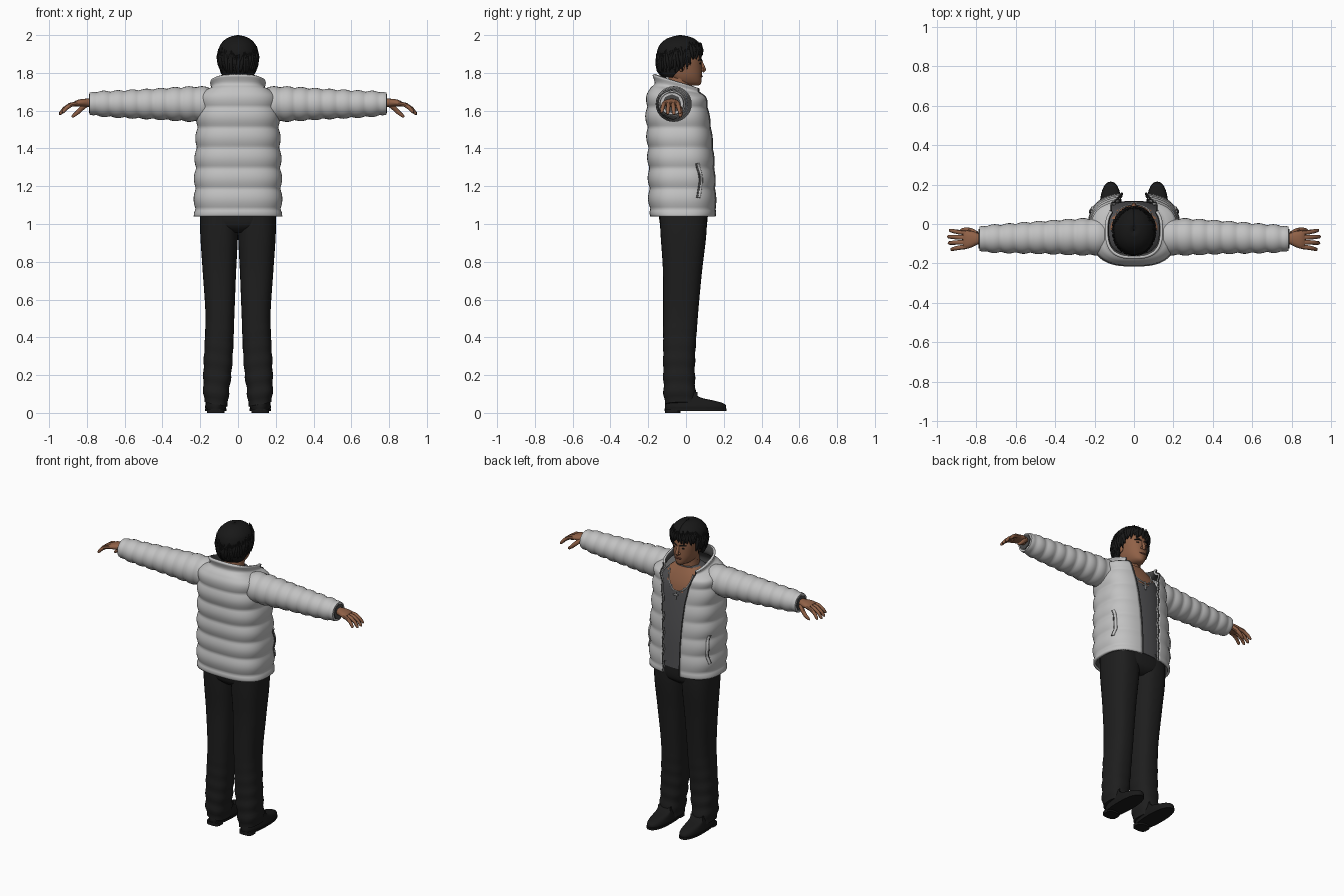
import bpy, bmesh, math, random
from mathutils import Matrix, Vector

random.seed(4)
if "Cube" in bpy.data.objects:
    bpy.data.objects.remove(bpy.data.objects["Cube"])


def material(name, r, g, b):
    m = bpy.data.materials.new(name)
    m.use_nodes = True
    m.diffuse_color = (r, g, b, 1)
    m.node_tree.nodes["Principled BSDF"].inputs["Base Color"].default_value = (r, g, b, 1)
    return m


JACKET = material("pale grey fabric", .54, .54, .54)
LINING = material("dark grey lining", .07, .07, .07)
SHIRT = material("charcoal shirt", .085, .085, .09)
TROUSERS = material("black trousers", .013, .013, .013)
LEATHER = material("black leather", .01, .01, .01)
HAIR = material("black hair", .009, .009, .009)
SKIN = material("brown skin", .28, .12, .063)
LIPS = material("lip brown", .17, .06, .04)
SILVER = material("silver", .6, .6, .6)


def sample(keys, t):
    """Smoothly interpolate rows of numbers keyed by their first entry."""
    i = 0
    while i < len(keys) - 2 and t > keys[i + 1][0]:
        i += 1
    k = [Vector(keys[min(max(j, 0), len(keys) - 1)]) for j in range(i - 1, i + 3)]
    h = k[2][0] - k[1][0]
    u = (t - k[1][0]) / h
    m0 = (k[2] - k[0]) * (h / (k[2][0] - k[0][0]))
    m1 = (k[3] - k[1]) * (h / (k[3][0] - k[1][0]))
    return (k[1] * (2*u**3 - 3*u*u + 1) + m0 * (u**3 - 2*u*u + u)
            + k[2] * (3*u*u - 2*u**3) + m1 * (u**3 - u*u))


def steps(keys, count):
    a, b = keys[0][0], keys[-1][0]
    return [sample(keys, a + (b - a) * i / count) for i in range(count + 1)]


def power(v, n):
    return math.copysign(abs(v) ** (2 / n), v)


def point(z, w, back, front, a, n=2.4, cy=-.03, cx=0.0):
    """Point on a rounded-box cross-section; angle zero looks along +y."""
    c = math.cos(a)
    d = front - cy if c > 0 else cy - back
    return Vector((cx + w * power(math.sin(a), n), cy + d * power(c, n), z))


def finish(ob, mats, mirror):
    for m in mats:
        ob.data.materials.append(m)
    bpy.ops.object.select_all(action='DESELECT')
    ob.select_set(True)
    bpy.context.view_layer.objects.active = ob
    if ob.type == 'CURVE':
        bpy.ops.object.convert(target='MESH')
        ob = bpy.context.object
    bpy.ops.object.shade_smooth_by_angle(angle=math.radians(45))
    if mirror:
        ob.modifiers.new("mirror", 'MIRROR').use_mirror_merge = False
    return ob


def new_mesh(name, bm, mats, mirror):
    me = bpy.data.meshes.new(name)
    bm.to_mesh(me)
    bm.free()
    ob = bpy.data.objects.new(name, me)
    bpy.context.collection.objects.link(ob)
    return finish(ob, mats, mirror)


def loft(name, rows, *mats, closed=True, mirror=False):
    bm = bmesh.new()
    vs = [[bm.verts.new(p) for p in row] for row in rows]
    n = len(vs[0])
    for lo, hi in zip(vs, vs[1:]):
        for i in range(n if closed else n - 1):
            j = (i + 1) % n
            bm.faces.new((lo[i], hi[i], hi[j], lo[j]))
    if closed:
        bm.faces.new(vs[0])
        bm.faces.new(vs[-1])
        bmesh.ops.recalc_face_normals(bm, faces=bm.faces)
    return new_mesh(name, bm, mats, mirror)


def circle(count):
    return [2 * math.pi * i / count for i in range(count)]


def arc(a0, count):
    return [a0 + (2 * math.pi - 2 * a0) * i / count for i in range(count + 1)]


def body(name, keys, count, *mats, n=2.4, cy=-.03):
    return loft(name, [[point(*k, a, n, cy) for a in circle(40)] for k in steps(keys, count)], *mats)


def tube(name, paths, mat, mirror=False):
    """Round tapered strands; each path point is x, y, z, radius."""
    cu = bpy.data.curves.new(name, 'CURVE')
    cu.dimensions = '3D'
    cu.bevel_depth, cu.bevel_resolution, cu.use_fill_caps = 1, 2, True
    for path in paths:
        sp = cu.splines.new('POLY')
        sp.points.add(len(path) - 1)
        for p, (x, y, z, r) in zip(sp.points, path):
            p.co, p.radius = (x, y, z, 1), r
    ob = bpy.data.objects.new(name, cu)
    bpy.context.collection.objects.link(ob)
    return finish(ob, [mat], mirror)


def ball(name, loc, size, mat, mirror=False):
    bm = bmesh.new()
    bmesh.ops.create_uvsphere(bm, u_segments=16, v_segments=10, radius=1,
                              matrix=Matrix.LocRotScale(Vector(loc), None, Vector(size)))
    return new_mesh(name, bm, [mat], mirror)


# Open quilted jacket: height, half width, back, front, opening, collar tilt
JK = [(1.04, .235, -.19, .155, .06, 0), (1.07, .232, -.195, .158, .06, 0),
      (1.3, .228, -.2, .15, .065, 0), (1.5, .22, -.208, .135, .08, 0),
      (1.6, .218, -.212, .122, .095, 0), (1.68, .21, -.205, .115, .11, .06),
      (1.72, .18, -.188, .11, .115, .14), (1.745, .143, -.166, .105, .115, .2),
      (1.79, .147, -.178, .105, .12, .29)]


def jacket_point(k, a, out=0.0):
    z, w, back, front, gap, tilt = k
    puff = out + (.011 * (abs(math.sin(math.pi * z / .108)) - .6) if 1.06 < z < 1.7 else 0)
    p = point(z, w + puff, back - puff, front + puff * .5, a, 2.7)
    p.z -= tilt * (p.y + .18)
    return p


def edge_angle(k):
    return math.asin((k[4] / k[1]) ** 1.35)


rows = [[jacket_point(k, a) for a in arc(edge_angle(k), 72)] for k in steps(JK, 75)]
jacket = loft("jacket", rows, JACKET, LINING, closed=False)
shell = jacket.modifiers.new("thickness", 'SOLIDIFY')
shell.thickness, shell.offset, shell.material_offset = .014, -1, 1
tube("zip_edge", [[(*jacket_point(k, edge_angle(k)), .004) for k in steps(JK, 40)]], LINING, True)

# Curved pocket slits with a raised welt
for name, shift, r, mat in (("pocket_slit", 0, .006, LINING), ("pocket_welt", .05, .009, JACKET)):
    path = []
    for i in range(13):
        t = i / 12
        k = sample(JK, 1.14 + .18 * t)
        path.append((*jacket_point(k, 1.2 - shift - .1 * math.sin(math.pi * t)), r))
    tube(name, [path], mat, True)

# Puffy sleeves: x, centre y, centre z, y radius, z radius
SL = [(.15, -.065, 1.635, .09, .09), (.24, -.065, 1.635, .093, .092),
      (.45, -.068, 1.635, .083, .08), (.65, -.073, 1.635, .073, .07),
      (.76, -.075, 1.637, .066, .063), (.785, -.075, 1.637, .058, .055)]
rows = []
for x, cy, cz, ry, rz in steps(SL, 64):
    puff = .008 * (abs(math.sin(math.pi * x / .075)) - .6)
    rows.append([(x, cy + (ry + puff) * math.cos(a), cz + (rz + puff) * math.sin(a)) for a in circle(28)])
loft("sleeve", rows, JACKET, mirror=True)
tube("cuff_lining", [[(.76, -.075, 1.637, .05), (.79, -.075, 1.637, .05)]], LINING, True)

# Shirt and chest; the scooped neckline is coloured by position
torso = body("shirt_and_chest", [(1.07, .195, -.165, .118), (1.3, .19, -.17, .115), (1.5, .19, -.18, .1),
                                 (1.6, .18, -.18, .085), (1.66, .14, -.16, .062),
                                 (1.71, .08, -.11, .035)], 40, SHIRT, SKIN)
for f in torso.data.polygons:
    c = f.center
    if c.y > -.03 and c.z > 1.565 + 9 * c.x * c.x:
        f.material_index = 1

# Necklace and cross pendant
tube("necklace", [[(.085 * math.cos(a), .045 + .055 * math.sin(a), 1.68 - .11 * math.sin(a), .004)
                   for a in [math.pi * i / 16 for i in range(17)]],
                  [(0, .104, 1.575, .005), (0, .108, 1.52, .005)],
                  [(-.016, .107, 1.55, .005), (.016, .107, 1.55, .005)]], SILVER)

# Trousers: height, inner x, outer x, back, front
LEG = [(.045, .055, .178, -.112, .062), (.1, .05, .184, -.118, .052), (.25, .032, .182, -.121, .047),
       (.5, .02, .172, -.121, .062), (.75, .01, .187, -.122, .085), (.95, 0, .2, -.135, .108),
       (1.08, 0, .2, -.14, .112)]
rows = []
for z, xi, xo, back, front in steps(LEG, 60):
    fold = .004 * math.sin(z * 75) * max(0, 1 - z / .5)
    rows.append([point(z + .012 * math.sin(a) * (z < .5), (xo - xi) / 2 + fold, back - fold, front + fold, a, 2.5,
                       (back + front) / 2, (xi + xo) / 2) for a in circle(32)])
loft("trouser_leg", rows, TROUSERS, mirror=True)
body("trouser_hips", [(.955, .05, -.1, .07), (.99, .17, -.135, .108), (1.1, .198, -.145, .116)],
     10, TROUSERS, n=2.6, cy=-.01)

# Shoes with soles, heels and side buckles
SHOE = [(.012, .05, -.108, .205), (.03, .056, -.112, .213), (.05, .053, -.11, .2), (.066, .05, -.107, .145),
        (.08, .047, -.1, .08), (.11, .042, -.095, .035)]
loft("shoe", [[point(*k, a, 2.3, .06, .118) for a in circle(32)] for k in steps(SHOE, 14)], LEATHER, mirror=True)
loft("shoe_sole", [[point(z, .057, -.113, .215, a, 2.3, .06, .118) for a in circle(32)]
                   for z in (.01, .022)], LEATHER, mirror=True)
loft("shoe_heel", [[point(z, .046, -.11, -.03, a, 3, -.07, .118) for a in circle(24)]
                   for z in (0, .02)], LEATHER, mirror=True)
tube("shoe_buckle", [[(.168, .0, .062, .004), (.166, .02, .068, .004), (.155, .04, .075, .004)]], SILVER, True)

# Hands: palm, curled fingers and thumb
PALM = [(.75, -.075, 1.637, .028, .025), (.79, -.075, 1.642, .028, .022), (.82, -.077, 1.642, .04, .02),
        (.85, -.08, 1.64, .046, .017), (.868, -.08, 1.635, .042, .012)]
loft("palm", [[(x, cy + ry * power(math.cos(a), 2.6), cz + rz * math.sin(a)) for a in circle(20)]
              for x, cy, cz, ry, rz in steps(PALM, 12)], SKIN, mirror=True)
fingers = []
for i, reach in enumerate((.9, 1, .97, .82)):
    y = -.046 - .023 * i
    fingers.append([(.85 + dx * reach, y + .003 * (1.5 - i) * j, 1.638 - dz * reach, r) for j, (dx, dz, r) in
                    enumerate(((0, 0, .012), (.04, .008, .0115), (.07, .028, .0105), (.09, .052, .009), (.095, .06, .004)))])
tube("fingers", fingers, SKIN, True)
tube("thumb", [[(.8, -.05, 1.635, .014), (.825, -.035, 1.615, .014), (.85, -.028, 1.59, .012),
                (.872, -.03, 1.572, .009), (.88, -.032, 1.567, .004)]], SKIN, True)

# Head, neck and face
tube("neck", [[(0, -.045, 1.62, .075), (0, -.04, 1.69, .063), (0, -.03, 1.8, .06)]], SKIN)
body("head", [(1.732, .022, .0, .066), (1.742, .042, -.03, .079), (1.775, .063, -.08, .083),
              (1.82, .073, -.115, .084), (1.88, .079, -.13, .082), (1.93, .075, -.13, .07),
              (1.97, .045, -.09, .03)], 24, SKIN, n=2.2, cy=-.02)
tube("nose", [[(0, .078, 1.865, .007), (0, .088, 1.84, .009), (0, .095, 1.818, .013), (0, .086, 1.808, .01)]], SKIN)
ball("nostril", (.011, .086, 1.815), (.008, .009, .007), SKIN, True)
ball("mouth", (0, .08, 1.782), (.023, .009, .006), LIPS)
ball("eye", (.03, .0745, 1.85), (.012, .006, .005), HAIR, True)
tube("brow", [[(.012, .083, 1.866, .004), (.03, .079, 1.871, .005), (.05, .066, 1.867, .003)]], HAIR, True)
ball("ear", (.08, -.025, 1.835), (.01, .018, .028), SKIN, True)

# Hair cap, its opening narrowing upward to frame the face
HC = [(1.775, .082, -.125, .05, 2.0), (1.8, .093, -.143, .06, 1.75), (1.84, .1, -.152, .072, 1.42),
      (1.88, .104, -.155, .08, 1.05), (1.905, .104, -.155, .083, .6), (1.92, .103, -.152, .083, 0),
      (1.95, .093, -.138, .075, 0), (1.98, .064, -.104, .046, 0), (1.994, .034, -.066, .01, 0),
      (2.0, .004, -.035, -.025, 0)]
hair = loft("hair", [[point(*k[:4], a, 2.1) for a in arc(max(k[4], 0), 48)] for k in steps(HC, 36)], HAIR, closed=False)
cap = hair.modifiers.new("thickness", 'SOLIDIFY')
cap.thickness, cap.offset = .025, -1

# Loose locks around the hairline and over the crown
locks = []
for i in range(70):
    a = 2 * math.pi * (i + random.random()) / 70
    front = abs(math.cos(a / 2))
    base = 1.925 if front > .85 else 1.85 + .05 * front
    drop = random.uniform(.03, .06) if front > .85 else random.uniform(.05, .085)
    lock = []
    for t, r in ((-.7, .003), (0, .01), (.6, .008), (1, .001)):
        z = base - drop * t
        k = sample(HC, max(z, 1.78))
        w = max(k[1], .085)
        p = point(z, w, k[2], max(k[3], .08), a + .12 * t * math.sin(i), 2.1)
        lock.append((*p, r))
    locks.append(lock)
tube("hair_locks", locks, HAIR)
